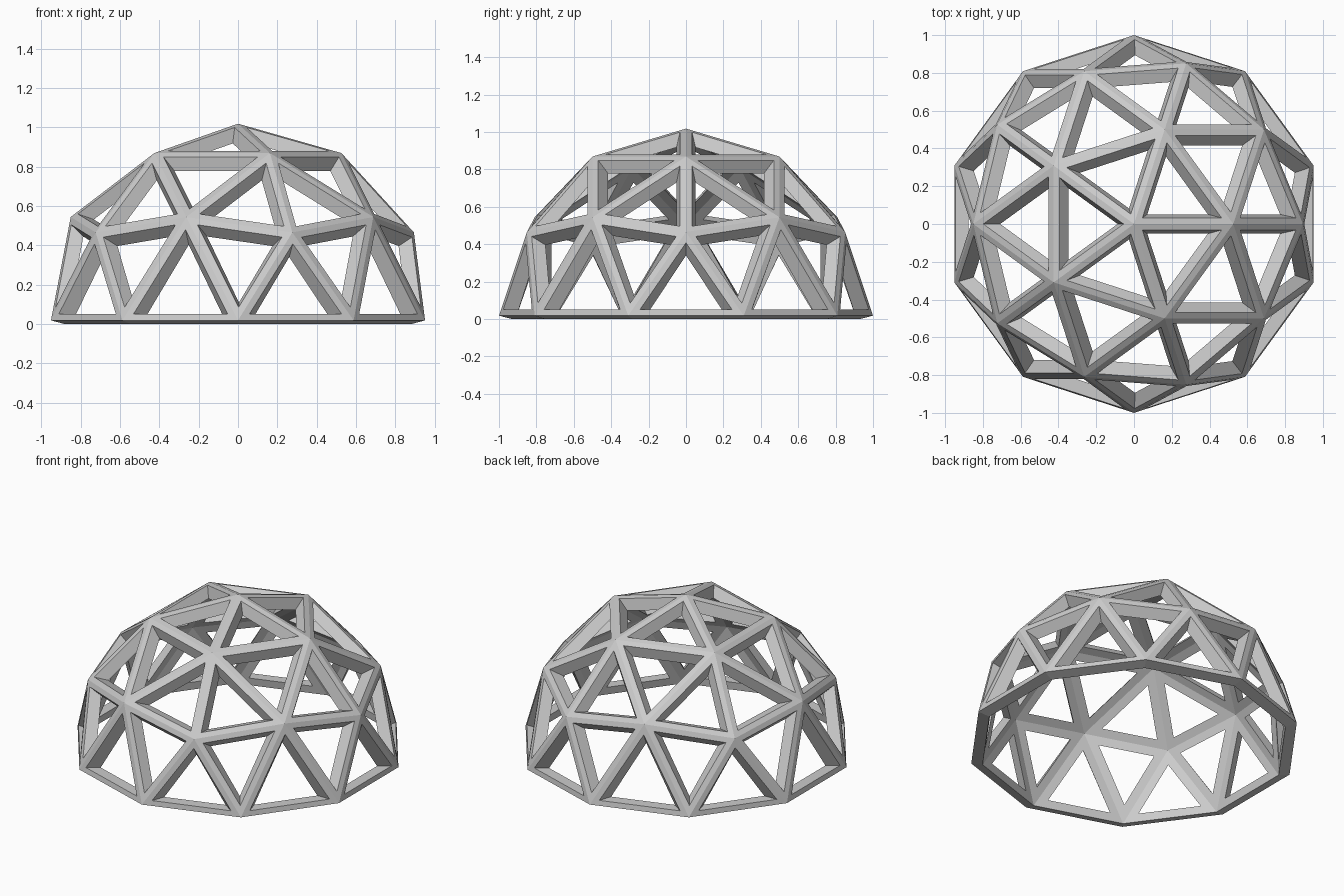
import bpy, bmesh
from mathutils import Vector

if "Cube" in bpy.data.objects:
    bpy.data.objects.remove(bpy.data.objects["Cube"])

DROP = 0.018        # height of the outer rim above the ground
SHELL = 0.93        # inner shell radius
OUTER_IN = 0.033    # half strut width on the outside
INNER_IN = 0.052    # half strut width on the inside


def inset(p, d):
    """Shrink a triangle evenly so every side moves in by d."""
    a, b, c = (p[1] - p[2]).length, (p[2] - p[0]).length, (p[0] - p[1]).length
    centre = (p[0] * a + p[1] * b + p[2] * c) / (a + b + c)
    area = (p[1] - p[0]).cross(p[2] - p[0]).length / 2
    k = 1 - d * (a + b + c) / (2 * area)
    return [centre + (q - centre) * k for q in p]


# Two-frequency geodesic hemisphere used as the layout
src = bmesh.new()
bmesh.ops.create_icosphere(src, subdivisions=2, radius=1.0)
low = [f for f in src.faces if f.calc_center_median().z < 0]
bmesh.ops.delete(src, geom=low, context='FACES')

# Outer and inner hub points
bm = bmesh.new()
outer, inner = {}, {}
for v in src.verts:
    p = v.co.normalized()
    rim = abs(p.z) < 0.01
    outer[v] = bm.verts.new(p + Vector((0, 0, DROP)))
    inner[v] = bm.verts.new(p * SHELL + Vector((0, 0, 0 if rim else DROP)))

# Triangular strut frames: outer strips, sloped window walls, inner strips
for f in src.faces:
    o = [outer[v] for v in f.verts]
    n = [inner[v] for v in f.verts]
    oi = [bm.verts.new(q) for q in inset([v.co for v in o], OUTER_IN)]
    ni = [bm.verts.new(q) for q in inset([v.co for v in n], INNER_IN)]
    for i in range(3):
        j = (i + 1) % 3
        bm.faces.new((o[i], o[j], oi[j], oi[i]))
        bm.faces.new((oi[i], oi[j], ni[j], ni[i]))
        bm.faces.new((ni[i], ni[j], n[j], n[i]))

# Underside of the rim
for e in src.edges:
    if e.is_boundary:
        a, b = e.verts
        bm.faces.new((outer[a], outer[b], inner[b], inner[a]))
src.free()

bmesh.ops.recalc_face_normals(bm, faces=bm.faces[:])
mesh = bpy.data.meshes.new("dome_frame")
bm.to_mesh(mesh)
bm.free()
bpy.context.collection.objects.link(bpy.data.objects.new("dome_frame", mesh))
